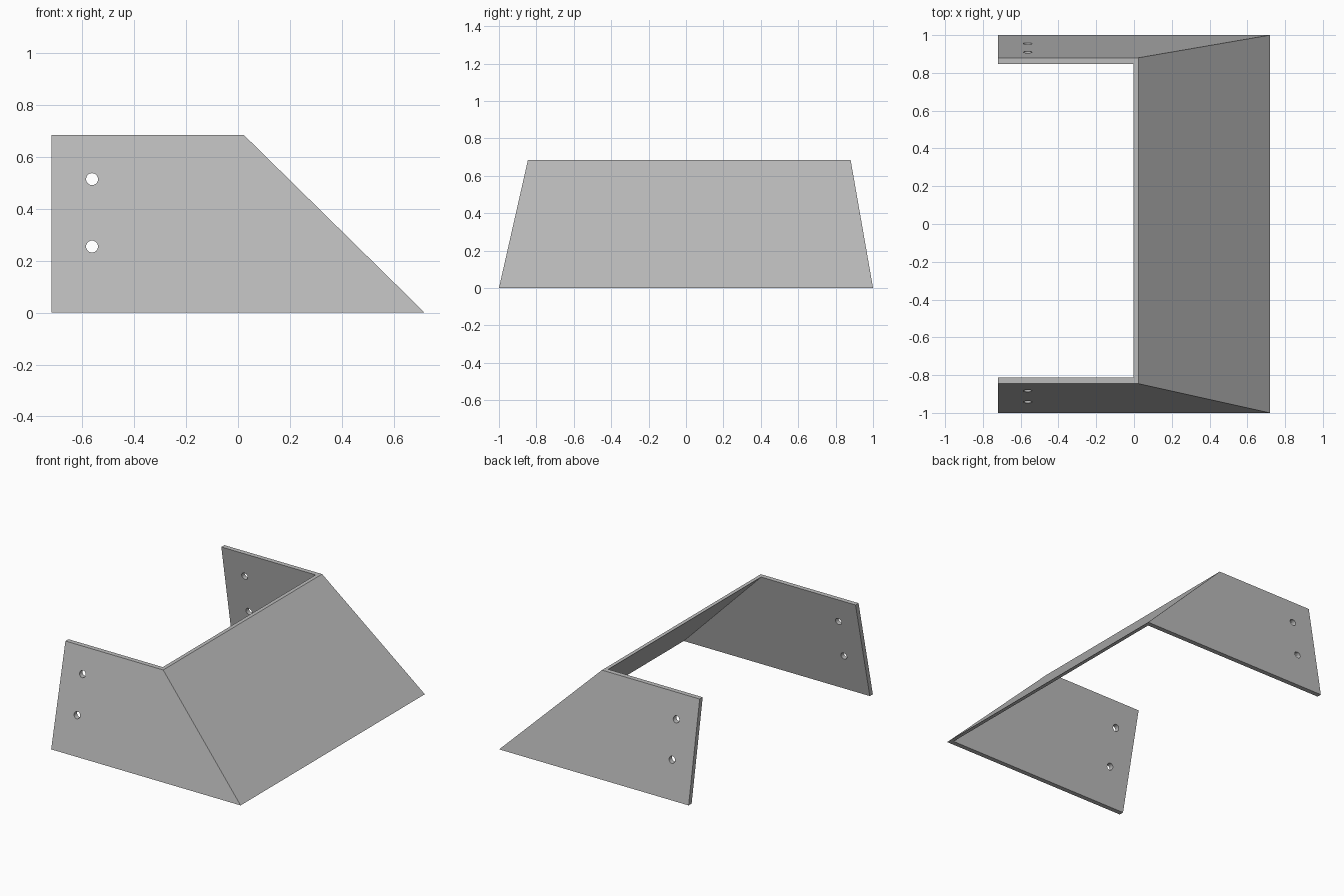
import bpy
import bmesh
from math import pi

cube = bpy.data.objects.get("Cube")
if cube:
    bpy.data.objects.remove(cube, do_unlink=True)

HEIGHT = 0.685
BACK_X = -0.72
SIDE_WALL, SLOPE_WALL = 0.033, 0.026

grey = bpy.data.materials.new("plain grey")
grey.use_nodes = True
colour = (0.5, 0.5, 0.5, 1)
grey.diffuse_color = colour
grey.node_tree.nodes["Principled BSDF"].inputs["Base Color"].default_value = colour


def u_outline(bm, nose_x, front_y, rear_y, z):
    """U-shaped ring of corners: outer run, then inner run back."""
    ix, fy, ry = nose_x - SLOPE_WALL, front_y + SIDE_WALL, rear_y - SIDE_WALL
    points = [(BACK_X, front_y), (nose_x, front_y), (nose_x, rear_y), (BACK_X, rear_y),
              (BACK_X, ry), (ix, ry), (ix, fy), (BACK_X, fy)]
    return [bm.verts.new((x, y, z)) for x, y in points]


# Folded bracket: two leaning side plates joined by a sloping plate
bm = bmesh.new()
low = u_outline(bm, 0.72, -1, 1, 0)
high = u_outline(bm, 0.023, -0.845, 0.88, HEIGHT)
for i in range(8):
    j = (i + 1) % 8
    bm.faces.new((low[i], low[j], high[j], high[i]))
# Rim strips, mitred at the corners
for i in range(3):
    for ring in (low, high):
        bm.faces.new((ring[i], ring[i + 1], ring[6 - i], ring[7 - i]))
bmesh.ops.recalc_face_normals(bm, faces=bm.faces)
mesh = bpy.data.meshes.new("bracket")
bm.to_mesh(mesh)
bm.free()
mesh.materials.append(grey)
bracket = bpy.data.objects.new("bracket", mesh)
bpy.context.collection.objects.link(bracket)

# Screw holes drilled straight through both side plates
for name, z in (("lower_hole_cutter", 0.255), ("upper_hole_cutter", 0.515)):
    bpy.ops.mesh.primitive_cylinder_add(vertices=32, radius=0.023, depth=3,
                                        location=(-0.563, 0, z), rotation=(pi / 2, 0, 0))
    cutter = bpy.context.object
    cutter.name = name
    cutter.data.materials.append(grey)
    cutter.hide_render = True
    cutter.hide_set(True)
    cut = bracket.modifiers.new(name, "BOOLEAN")
    cut.operation = "DIFFERENCE"
    cut.solver = "EXACT"
    cut.object = cutter
